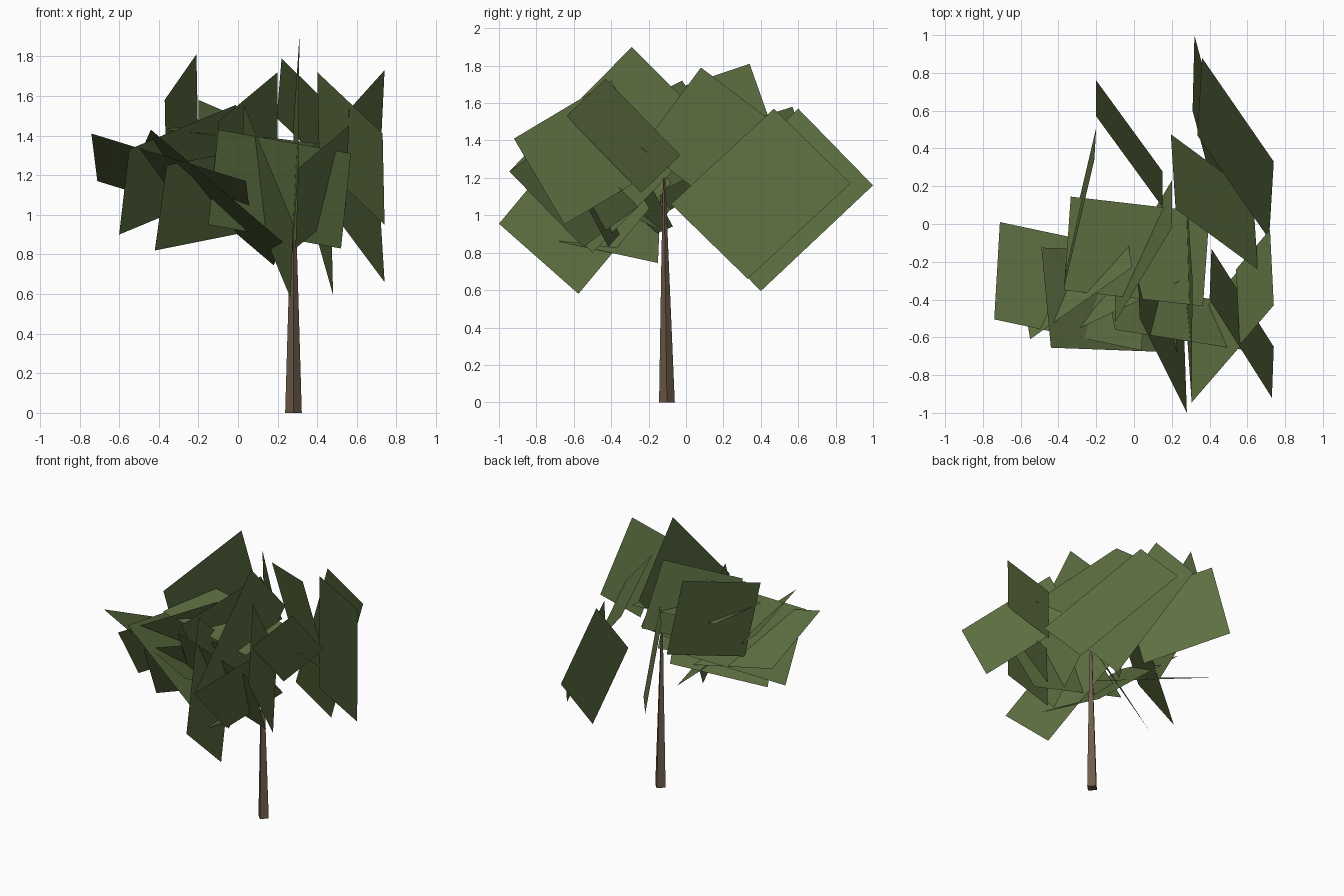
import bpy, bmesh, math
from mathutils import Vector


def material(name, rgb):
    m = bpy.data.materials.new(name)
    m.diffuse_color = (*rgb, 1)
    return m


LEAF = material("leaf green", (0.114, 0.166, 0.055))
BARK = material("bark brown", (0.155, 0.107, 0.069))


def add_object(name, bm, mat):
    me = bpy.data.meshes.new(name)
    bm.to_mesh(me)
    bm.free()
    me.materials.append(mat)
    ob = bpy.data.objects.new(name, me)
    bpy.context.collection.objects.link(ob)
    return ob


def foliage(name, cards):
    """Flat four-sided leaf cards, each given by a corner and its two neighbours."""
    bm = bmesh.new()
    for corner, left, right in cards:
        o, p, q = Vector(corner), Vector(left), Vector(right)
        bm.faces.new([bm.verts.new(v) for v in (o, p, p + q - o, q)])
    add_object(name, bm, LEAF)


# Tapered four-sided trunk
SIDES = 4
bm = bmesh.new()
rings = []
for x, y, z, r in ((0.28, -0.102, 0, 0.042), (0.28, -0.112, 0.75, 0.02), (0.277, -0.117, 1.2, 0.006)):
    rings.append([bm.verts.new((x + r * math.cos(a), y + r * math.sin(a), z))
                  for a in (math.radians(270 + 360 / SIDES * i) for i in range(SIDES))])
for lo, hi in zip(rings, rings[1:]):
    for i in range(SIDES):
        j = (i + 1) % SIDES
        bm.faces.new((lo[i], lo[j], hi[j], hi[i]))
bm.faces.new(rings[0][::-1])
bm.faces.new(rings[-1])
add_object("trunk", bm, BARK)

# Cards reaching to the back
foliage("back_foliage", [
    ((0.32, 1.00, 1.16), (0.31, 0.60, 1.57), (0.48, 0.40, 0.595)),
    ((0.36, 0.88, 1.17), (0.335, 0.47, 1.57), (0.74, 0.33, 0.66)),
    ((-0.20, 0.57, 1.58), (0.15, 0.09, 1.43), (-0.20, 0.76, 0.99)),
    ((0.22, 0.08, 1.79), (0.655, -0.24, 1.36), (0.195, 0.475, 1.49)),
])

# Upper and central cards
foliage("crown_foliage", [
    ((-0.21, 0.34, 1.81), (-0.37, -0.34, 1.58), (-0.20, 0.51, 1.33)),
    ((0.31, -0.29, 1.90), (0.305, -0.94, 1.24), (0.28, 0.15, 1.46)),
    ((0.20, -0.02, 1.72), (-0.10, -0.52, 1.47), (0.20, 0.23, 1.31)),
    ((-0.335, 0.145, 1.45), (0.40, 0.06, 1.36), (-0.37, -0.35, 1.43)),
])

# Cards on the right
foliage("right_foliage", [
    ((0.74, -0.43, 1.73), (0.72, -0.03, 1.32), (0.56, -0.64, 1.53)),
    ((0.73, -0.92, 1.41), (0.40, -0.40, 1.72), (0.74, -0.65, 0.95)),
    ((0.305, -0.945, 1.235), (0.56, -0.65, 1.45), (0.29, -0.55, 0.83)),
])

# Cards on the front and left
foliage("front_left_foliage", [
    ((0.28, -1.00, 0.955), (0.265, -0.575, 0.58), (0.03, -0.50, 1.555)),
    ((0.23, -0.68, 0.86), (0.18, -0.15, 0.745), (-0.44, -0.655, 1.43)),
    ((-0.74, -0.505, 1.41), (-0.71, 0.01, 1.17), (0.04, -0.67, 1.17)),
    ((-0.55, -0.61, 1.33), (-0.60, -0.30, 0.90), (-0.01, -0.23, 1.555)),
    ((-0.42, -0.35, 0.82), (0.18, -0.07, 0.94), (-0.36, -0.585, 1.25)),
    ((-0.10, -0.56, 1.43), (0.57, -0.665, 1.31), (-0.15, -0.31, 0.95)),
])
